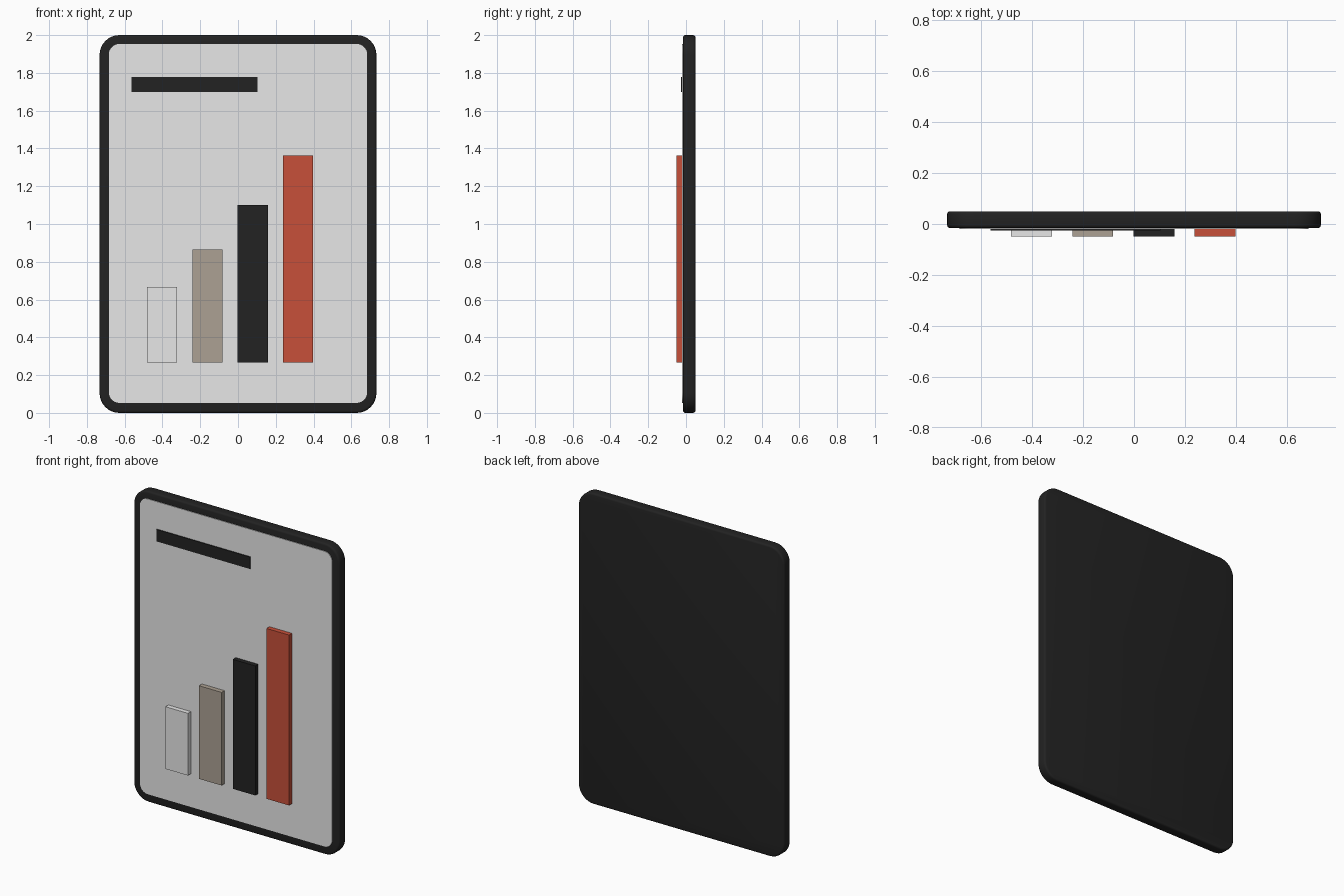
import bpy, bmesh, math

cube = bpy.data.objects.get("Cube")
if cube:
    bpy.data.objects.remove(cube, do_unlink=True)


def material(name, rgb):
    m = bpy.data.materials.new(name)
    m.use_nodes = True
    color = (*[(c / 255) ** 2.2 for c in rgb], 1)
    m.diffuse_color = color
    m.node_tree.nodes["Principled BSDF"].inputs["Base Color"].default_value = color
    return m


charcoal = material("charcoal", (39, 39, 39))
pale_grey = material("pale grey", (232, 232, 232))
taupe = material("taupe", (171, 160, 146))
brick_red = material("brick red", (198, 81, 60))


def slab(name, mat, x, y, z, corner=0, rim=0):
    """Box from (min, max) ranges, with rounded corners and a softened rim."""
    bm = bmesh.new()
    bmesh.ops.create_cube(bm, size=1)
    for v in bm.verts:
        v.co = [r[0] + (c + 0.5) * (r[1] - r[0]) for c, r in zip(v.co, (x, y, z))]
    if corner:
        edges = [e for e in bm.edges if abs(e.verts[0].co.y - e.verts[1].co.y) > 1e-4]
        bmesh.ops.bevel(bm, geom=edges, offset=corner, segments=8, profile=0.5, affect='EDGES')
    if rim:
        bm.normal_update()
        edges = [e for e in bm.edges
                 if sum(abs(f.normal.y) > 0.9 for f in e.link_faces) == 1]
        bmesh.ops.bevel(bm, geom=edges, offset=rim, segments=3, profile=0.5, affect='EDGES')
    bmesh.ops.recalc_face_normals(bm, faces=bm.faces)
    mesh = bpy.data.meshes.new(name)
    bm.to_mesh(mesh)
    bm.free()
    mesh.materials.append(mat)
    obj = bpy.data.objects.new(name, mesh)
    bpy.context.collection.objects.link(obj)
    if corner:
        bpy.context.view_layer.objects.active = obj
        obj.select_set(True)
        bpy.ops.object.shade_smooth_by_angle(angle=math.radians(35))
        obj.select_set(False)
    return obj


# Tablet body and screen
slab("tablet_body", charcoal, (-0.733, 0.733), (-0.016, 0.05), (0, 2), 0.105, 0.012)
slab("screen", pale_grey, (-0.684, 0.684), (-0.02, -0.012), (0.053, 1.953), 0.056)

# Heading strip
slab("heading_strip", charcoal, (-0.563, 0.103), (-0.026, -0.019), (1.70, 1.777))

# Bar chart, shortest to tallest
bars = [("first_bar", pale_grey, 0.667), ("second_bar", taupe, 0.866),
        ("third_bar", charcoal, 1.10), ("fourth_bar", brick_red, 1.363)]
for i, (name, mat, top) in enumerate(bars):
    left = -0.482 + 0.24 * i
    slab(name, mat, (left, left + 0.16), (-0.05, -0.0195), (0.267, top))
